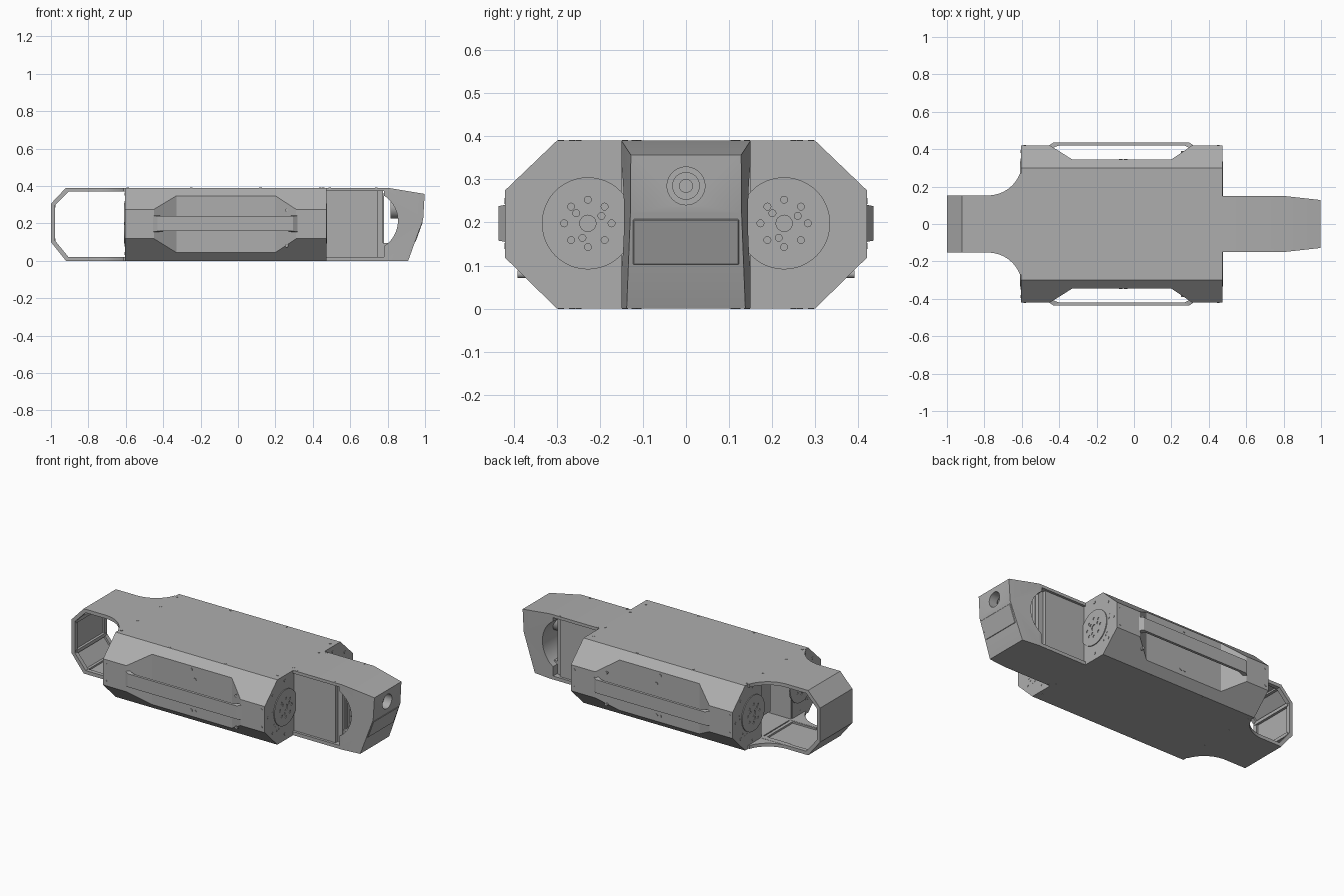
import bpy, bmesh, math
from mathutils import Vector

if bpy.data.objects.get("Cube"):
    bpy.data.objects.remove(bpy.data.objects["Cube"])

grey = bpy.data.materials.new("machined_grey")
grey.use_nodes = True
colour = (0.42, 0.42, 0.42, 1)
grey.diffuse_color = colour
grey.node_tree.nodes["Principled BSDF"].inputs["Base Color"].default_value = colour


def finish(name, bm):
    bmesh.ops.recalc_face_normals(bm, faces=bm.faces)
    mesh = bpy.data.meshes.new(name)
    bm.to_mesh(mesh)
    bm.free()
    mesh.materials.append(grey)
    ob = bpy.data.objects.new(name, mesh)
    bpy.context.collection.objects.link(ob)
    return ob


def prism(name, outline, axis, low, high, edit=None):
    """Extrude a 2D outline along an axis; the outline uses the other two axes in order."""
    bm = bmesh.new()
    vs = []
    for p in outline:
        co = list(p)
        co.insert("xyz".index(axis), low)
        vs.append(bm.verts.new(co))
    face = bm.faces.new(vs)
    new = bmesh.ops.extrude_face_region(bm, geom=[face])["geom"]
    move = Vector([high - low if a == axis else 0 for a in "xyz"])
    bmesh.ops.translate(bm, vec=move, verts=[g for g in new if isinstance(g, bmesh.types.BMVert)])
    if edit:
        edit(bm)
    return finish(name, bm)


def box(name, x, y, z):
    return prism(name, [(x[0], y[0]), (x[1], y[0]), (x[1], y[1]), (x[0], y[1])], "z", *z)


def circle(a, b, r, n=48, start=0.0, end=math.tau):
    return [(a + r * math.cos(start + (end - start) * i / n),
             b + r * math.sin(start + (end - start) * i / n)) for i in range(n)]


def disc(name, axis, centre, r, low, high, n=48):
    return smooth(prism(name, circle(*centre, r, n), axis, low, high))


def smooth(ob):
    bpy.ops.object.select_all(action="DESELECT")
    ob.select_set(True)
    bpy.context.view_layer.objects.active = ob
    bpy.ops.object.shade_smooth_by_angle(angle=math.radians(25))
    return ob


def cut(ob, *cutters):
    bpy.context.view_layer.objects.active = ob
    for c in cutters:
        m = ob.modifiers.new("cut", "BOOLEAN")
        m.operation, m.solver, m.object = "DIFFERENCE", "EXACT", c
        bpy.ops.object.modifier_apply(modifier=m.name)
        bpy.data.objects.remove(c)
    return ob


SIDES = (-1, 1)

# Eight-sided hull with open side pockets and a recessed rear bay
half = [(0.30, 0.39), (0.42, 0.275), (0.42, 0.118), (0.30, 0)]
section = half + [(-y, z) for y, z in reversed(half)]
hull = prism("hull", section, "x", -0.60, 0.468)
pocket = [(-0.47, 0.433), (-0.33, 0.345), (0.20, 0.345), (0.33, 0.433)]
cutters = [prism("pocket_cutter", [(x, s * y) for x, y in pocket], "z", -0.1, 0.5) for s in SIDES]
cutters.append(box("bay_cutter", (-0.7, -0.45), (-0.14, 0.14), (0.02, 0.372)))
cut(hull, *cutters)
box("bay_module", (-0.50, -0.44), (-0.09, 0.09), (0.06, 0.33))

# Grab rails across the side pockets
rail = [(-0.475, 0.405), (-0.43, 0.436), (0.295, 0.436), (0.34, 0.405), (0.30, 0.405),
        (0.27, 0.42), (-0.40, 0.42), (-0.44, 0.405)]


def flare(bm):
    for v in bm.verts:
        if not -0.39 < v.co.x < 0.26:
            spread = 0.046 if abs(v.co.y) < 0.41 else 0.040
            v.co.z = 0.198 + math.copysign(spread, v.co.z - 0.198)
    bmesh.ops.triangulate(bm, faces=bm.faces)


for s in SIDES:
    side = "left" if s > 0 else "right"
    prism("grab_rail_" + side, [(x, s * y) for x, y in rail], "z", 0.165, 0.231, flare)

# Motor end plates: disc, hub, bolt circle and screws at both ends
plate = [(0.15, 0.39), (0.30, 0.39), (0.42, 0.275), (0.42, 0.118), (0.30, 0), (0.15, 0)]
screws = [(0.228, 0.358), (0.342, 0.312), (0.388, 0.198), (0.342, 0.085), (0.228, 0.038)]
pins = [(0.35, 0.23), (0.346, 0.208), (0.33, 0.128), (0.317, 0.11), (0.281, 0.09), (0.3, 0.086)]
for end, label in ((-0.60, "rear"), (0.468, "nose")):
    d = -1 if end < 0 else 1
    for s in SIDES:
        tag = label + ("_left" if s > 0 else "_right")
        prism("end_plate_" + tag, [(s * y, z) for y, z in plate], "x", end, end + d * 0.004)
        motor = disc("motor_disc_" + tag, "x", (s * 0.228, 0.198), 0.107, end, end + d * 0.009)
        holes = [(c, 0.008) for c in circle(s * 0.228, 0.198, 0.055, 8)]
        holes += [(c, 0.008) for c in circle(s * 0.228, 0.198, 0.036, 3, 0.5)]
        holes.append(((s * 0.228, 0.198), 0.019))
        cut(motor, *[prism("hole_cutter", circle(*c, r, 16), "x", end + d * 0.005, end + d * 0.02)
                     for c, r in holes])
        for y, z in screws:
            disc("plate_screw", "x", (s * y, z), 0.008, end, end + d * 0.006, 16)
        for y, z in pins:
            disc("plate_pin", "x", (s * y, z), 0.007, end, end + d * 0.005, 16)


# Rear loop: bent sheet with inner rims
def loop(t):
    outer = [(-0.60, 0.39), (-0.92, 0.39), (-1.0, 0.305), (-1.0, 0.10), (-0.92, 0), (-0.60, 0)]
    inner = [(-0.60, t), (-0.92 + t * 0.6, t), (-1 + t, 0.10 + t * 0.4),
             (-1 + t, 0.305 - t * 0.4), (-0.92 + t * 0.6, 0.39 - t), (-0.60, 0.39 - t)]
    return outer + inner


prism("rear_loop", loop(0.01), "y", -0.153, 0.153)
for s in SIDES:
    prism("rear_loop_rim", loop(0.021), "y", s * 0.128, s * 0.153)
for x, z in ((-0.92, 0.37), (-0.92, 0.008), (-0.62, 0.37), (-0.62, 0.008)):
    box("loop_cross_rib", (x - 0.006, x + 0.014), (-0.14, 0.14), (z, z + 0.012))
for z in (0.10, 0.285):
    box("loop_end_rib", (-0.995, -0.975), (-0.14, 0.14), (z, z + 0.02))

# Curved webs joining the rear loop to the hull, top and bottom
for s in SIDES:
    arc = circle(-0.78, 0.335, 0.182, 16, -math.pi / 2, -0.3)
    web = [(x, s * y) for x, y in arc] + [(-0.598, s * 0.275), (-0.598, s * 0.12), (-0.78, s * 0.12)]
    for z in (0, 0.37):
        smooth(prism("rear_web", web, "z", z, z + 0.02))


# Nose arm: tapered head with rounded side window
def taper(bm):
    geom = bm.verts[:] + bm.edges[:] + bm.faces[:]
    bmesh.ops.bisect_plane(bm, geom=geom, plane_co=(0.8, 0, 0), plane_no=(1, 0, 0))
    for v in bm.verts:
        if v.co.x > 0.8:
            v.co.y = math.copysign(0.15 - (v.co.x - 0.8) * 0.11, v.co.y)


profile = [(0.44, 0), (0.91, 0), (0.99, 0.222), (0.998, 0.357), (0.80, 0.39), (0.44, 0.39)]
head = prism("nose_arm", profile, "y", -0.15, 0.15, taper)
cut(head,
    box("window_cutter", (0.46, 0.78), (-0.3, 0.3), (0.021, 0.372)),
    prism("arc_cutter", circle(0.695, 0.213, 0.16, 64), "y", -0.3, 0.3),
    prism("lens_cutter", circle(0, 0.285, 0.044, 40), "x", 0.935, 1.1))
smooth(head)

# Arm module, its end strip, camera and tray inside the window
box("arm_module", (0.46, 0.745), (-0.135, 0.135), (0.021, 0.372))
box("arm_module_strip", (0.745, 0.775), (-0.115, 0.115), (0.021, 0.372))
for y in (-0.08, -0.03, 0.03, 0.08):
    box("arm_module_fin", (0.77, 0.781), (y - 0.01, y + 0.01), (0.03, 0.36))
disc("camera_body", "x", (0, 0.285), 0.06, 0.815, 0.90)
box("camera_mount", (0.80, 0.87), (-0.10, 0.10), (0.335, 0.375))
disc("lens_ring", "x", (0, 0.285), 0.032, 0.93, 0.95)
disc("lens", "x", (0, 0.285), 0.016, 0.93, 0.958)
box("window_tray", (0.77, 0.87), (-0.11, 0.11), (0.015, 0.095))


# Hatch on the sloping lower nose face
hatch = box("nose_hatch", (-0.004, 0.003), (-0.123, 0.123), (-0.056, 0.056))
hatch.location = (0.91 + 0.08 * 0.155 / 0.222, 0, 0.155)
hatch.rotation_euler.y = math.atan2(0.08, 0.222)
bevel = hatch.modifiers.new("round", "BEVEL")
bevel.width = 0.002

# Deck screws, top and bottom
deck = [(-0.96, 0.14), (-0.59, 0.265), (-0.59, 0.11), (-0.25, 0.29), (0.12, 0.29),
        (0.455, 0.12), (0.44, 0.25), (0.49, 0.142), (0.74, 0.142)]
for x, y in deck:
    for s in SIDES:
        if x > -0.9:
            disc("deck_screw", "z", (x, s * y), 0.007, -0.0005, 0.003, 16)
            disc("deck_screw", "z", (x, s * y), 0.007, 0.385, 0.392, 16)

# Screws on the hull flanks
for x in (-0.585, 0.45):
    for z in (0.145, 0.25):
        for s in SIDES:
            disc("flank_screw", "y", (x, z), 0.007, s * 0.41, s * 0.422, 16)
for x, z in ((-0.07, 0.325), (-0.045, 0.27), (-0.07, 0.08), (-0.045, 0.08), (0.26, 0.27), (0.26, 0.08)):
    for s in SIDES:
        y = 0.345 if x < 0 else 0.388
        disc("pocket_screw", "y", (x, z), 0.009, s * (y - 0.02), s * (y + 0.003), 16)
